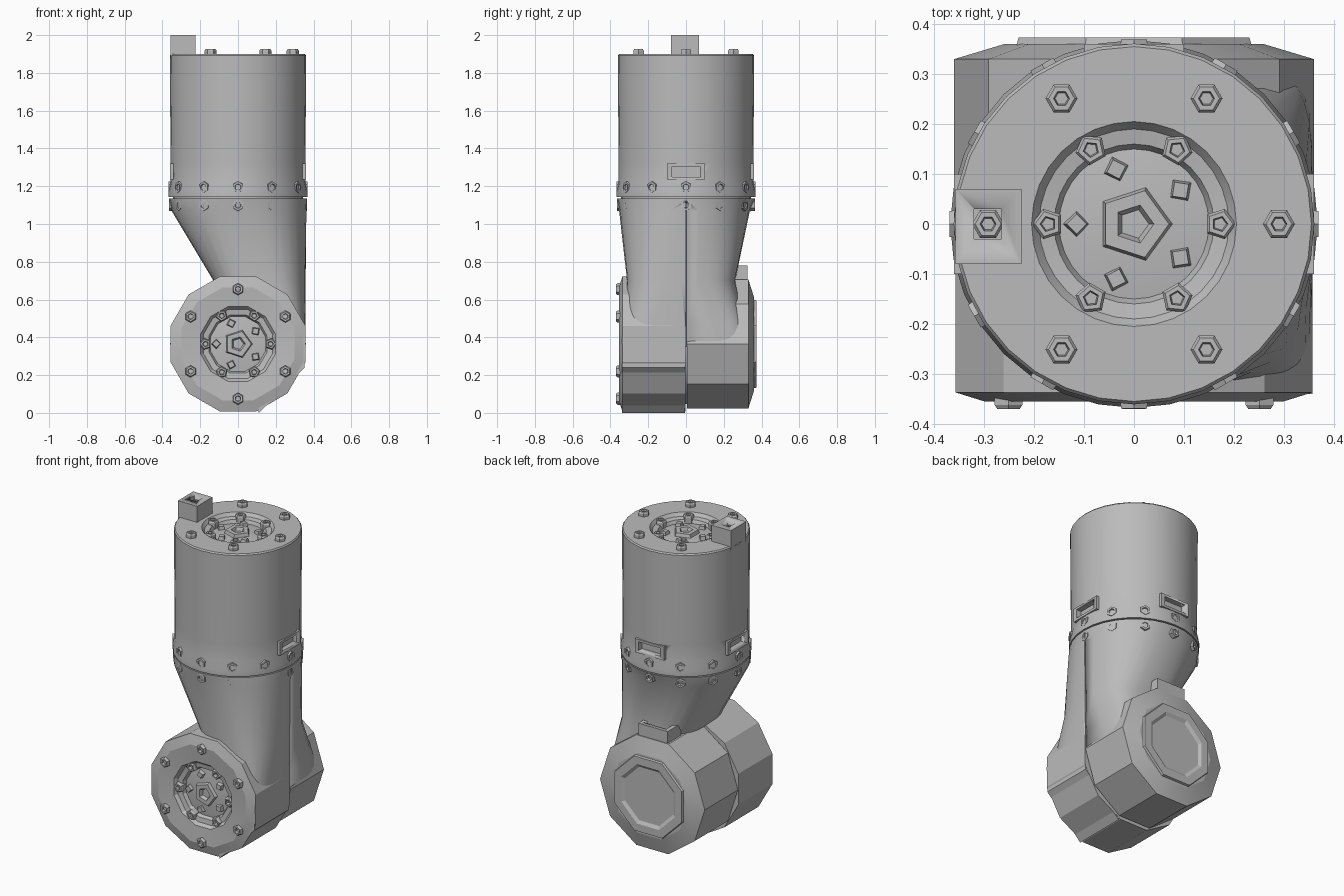
import bpy, bmesh, math
from mathutils import Matrix, Vector

if "Cube" in bpy.data.objects:
    bpy.data.objects.remove(bpy.data.objects["Cube"])

grey = bpy.data.materials.new("machined grey")
grey.use_nodes = True
colour = (0.5, 0.5, 0.5, 1)
grey.diffuse_color = colour
grey.node_tree.nodes["Principled BSDF"].inputs["Base Color"].default_value = colour


def finish(name, bm, angle=30):
    """Turn a bmesh into a shaded object."""
    bmesh.ops.recalc_face_normals(bm, faces=bm.faces)
    mesh = bpy.data.meshes.new(name)
    bm.to_mesh(mesh)
    bm.free()
    mesh.materials.append(grey)
    obj = bpy.data.objects.new(name, mesh)
    bpy.context.collection.objects.link(obj)
    bpy.ops.object.select_all(action="DESELECT")
    obj.select_set(True)
    bpy.context.view_layer.objects.active = obj
    bpy.ops.object.shade_smooth_by_angle(angle=math.radians(angle))
    return obj


def skin(bm, rings):
    """Bridge rings of points, closing both ends."""
    rows = [[bm.verts.new(p) for p in ring] for ring in rings]
    n = len(rows[0])
    for a, b in zip(rows, rows[1:]):
        for i in range(n):
            j = (i + 1) % n
            bm.faces.new((a[i], a[j], b[j], b[i]))
    bm.faces.new(rows[0][::-1])
    bm.faces.new(rows[-1])


def lathe(name, profile, sides, places=(Matrix(),), turn=0.0, angle=30):
    """Revolve (radius, height) points about local z at every place."""
    bm = bmesh.new()
    spin = [turn + math.tau * i / sides for i in range(sides)]
    for m in places:
        skin(bm, [[m @ Vector((r * math.cos(a), r * math.sin(a), z)) for a in spin]
                  for r, z in profile])
    return finish(name, bm, angle)


def box(name, lo, hi):
    bm = bmesh.new()
    bmesh.ops.create_cube(bm, size=1)
    lo, hi = Vector(lo), Vector(hi)
    for v in bm.verts:
        v.co = (lo + hi) / 2 + v.co * (hi - lo)
    return finish(name, bm)


def cut(target, cutters):
    """Subtract the cutters, bake the result and drop them."""
    for c in cutters:
        c.hide_render = True
        mod = target.modifiers.new("cut", "BOOLEAN")
        mod.operation, mod.solver, mod.object = "DIFFERENCE", "EXACT", c
    graph = bpy.context.evaluated_depsgraph_get()
    mesh = bpy.data.meshes.new_from_object(target.evaluated_get(graph))
    target.modifiers.clear()
    target.data = mesh
    for c in cutters:
        bpy.data.objects.remove(c)


def circle(base, radius, height, degrees):
    return [base @ Matrix.Rotation(math.radians(d), 4, "Z")
            @ Matrix.Translation((radius, 0, height)) for d in degrees]


def radial(radius, height, degrees):
    """Places facing outwards around the vertical axis."""
    return [m @ Matrix.Rotation(math.pi / 2, 4, "Y")
            for m in circle(Matrix(), radius, height, degrees)]


AXLE = 0.365
top = Matrix.Translation((0, 0, 1.9))
front = Matrix.Translation((0, -0.345, AXLE)) @ Matrix.Rotation(math.pi / 2, 4, "X")
back = Matrix.Translation((0, 0.33, AXLE)) @ Matrix.Rotation(-math.pi / 2, 4, "X")
BOLT = [(0.032, -0.03), (0.032, 0.018), (0.026, 0.026), (0.016, 0.026), (0.013, 0.005)]
RECESS = [(0.205, 0), (0.19, -0.02), (0.16, -0.025), (0.15, -0.045), (0.07, -0.035)]

# Upper casing with recessed coupling on top
casing = lathe("upper_casing",
               [(0.34, 1.142), (0.368, 1.142), (0.368, 1.175), (0.357, 1.23),
                (0.357, 1.33), (0.361, 1.892), (0.355, 1.9)]
               + [(r, 1.9 + z) for r, z in RECESS], 32)

# Vent slots low on three sides of the casing, each with a raised rim
vents = []
for d in (0, 90, 180):
    turn = Matrix.Rotation(math.radians(d), 4, "Z")
    rim = box("vent_rim", (0.32, -0.1, 1.235), (0.36, 0.1, 1.32))
    slot = box("vent_cutter", (0.325, -0.075, 1.25), (0.5, 0.075, 1.305))
    for o in (rim, slot):
        o.data.transform(turn)
    pocket = slot.copy()
    bpy.context.collection.objects.link(pocket)
    cut(rim, [slot])
    vents.append(pocket)
cut(casing, vents)

# Collar core between casing and housing
lathe("collar_core", [(0.345, 1.1), (0.345, 1.16)], 32)


# Swept housing: straight on one side, tapered on the other
def oval(z, x0, x1, y0, y1, power, sides=32):
    pts = []
    for i in range(sides):
        a = math.tau * i / sides
        c, s = math.cos(a), math.sin(a)
        x = math.copysign(abs(c) ** power, c)
        y = math.copysign(abs(s) ** power, s)
        pts.append(((x0 + x1) / 2 + x * (x1 - x0) / 2, (y0 + y1) / 2 + y * (y1 - y0) / 2, z))
    return pts


bm = bmesh.new()
skin(bm, [oval(0.35, 0.0, 0.355, -0.338, 0.32, 0.3),
          oval(0.48, -0.04, 0.358, -0.335, 0.315, 0.45),
          oval(0.7, -0.13, 0.358, -0.312, 0.26, 0.72),
          oval(1.07, -0.352, 0.362, -0.354, 0.338, 0.92),
          oval(1.135, -0.366, 0.366, -0.366, 0.366, 1)])
housing = finish("swept_housing", bm, 35)
cut(housing, [box("seam_cutter", (0.335, -0.003, 0.2), (0.5, 0.003, 1.12)),
              lathe("recess_cutter", [(0.225, -0.12), (0.225, 0.1)], 24, [front])])

# Flat-faced foot under the front half of the housing
bm = bmesh.new()
outline = [(0.24, 0.4), (0.357, 0.4), (0.352, 0.24), (0.11, 0.0), (0.1, 0.1), (0.24, 0.24)]
skin(bm, [[(x, y, z) for x, z in outline] for y in (-0.34, -0.004)])
finish("front_foot", bm)

# Elbow drum: front half, rear half, open joint between them
lathe("front_drum", [(0.37, -0.342), (0.37, -0.008), (0.31, 0.01)] + RECESS, 12,
      [front], math.radians(15), 15)
lathe("rear_drum", [(0.36, -0.326), (0.36, 0.0), (0.26, 0.03)], 10, [back], 0, 15)
lathe("drum_core", [(0.33, -0.4), (0.33, -0.3)], 12, [back], math.radians(15))

# Rear cap with shallow dish
lathe("rear_cap", [(0.27, -0.02), (0.25, 0.043), (0.2, 0.043), (0.18, 0.031)], 8,
      [back], math.radians(22.5), 15)

# Rear tab rising above the cap, hollowed at the top
tab = box("rear_tab", (-0.1, 0.19, 0.58), (0.1, 0.325, 0.78))
cut(tab, [box("tab_cutter", (-0.075, 0.24, 0.71), (0.075, 0.3, 0.9))])

# Bolts on the two coupling faces
lathe("top_bolts", BOLT, 6, circle(top, 0.29, 0, (0, 60, 120, 240, 300)))
lathe("front_bolts", BOLT, 6, circle(front, 0.29, -0.001, range(30, 390, 60)))
for name, base in (("top_hub", top), ("front_hub", front)):
    lathe(name + "_bolts", BOLT, 5, circle(base, 0.172, -0.026, range(0, 360, 60)))
    lathe(name, [(0.085, -0.06), (0.07, -0.015), (0.04, -0.015), (0.03, -0.035)], 5, [base])
    lathe(name + "_lugs", [(0.032, -0.02), (0.02, 0.025)], 4,
          circle(base, 0.115, -0.045, range(36, 396, 72)))

# Bolt rows above and below the collar
around = range(0, 360, 30)
STUD = [(0.034, -0.03), (0.03, 0.006), (0.018, 0.006), (0.014, -0.01)]
lathe("upper_collar_bolts", STUD, 6, radial(0.363, 1.195, around))
lathe("lower_collar_bolts", STUD, 6, radial(0.358, 1.1, around))

# Locating key on the rim, with a bolt sunk in it
key = box("locating_key", (-0.357, -0.08, 1.88), (-0.225, 0.07, 2.0))
cut(key, [box("key_cutter", (-0.32, -0.03, 1.96), (-0.265, 0.03, 2.1))])
lathe("key_bolt", BOLT, 6, [Matrix.Translation((-0.292, 0, 1.955))])
